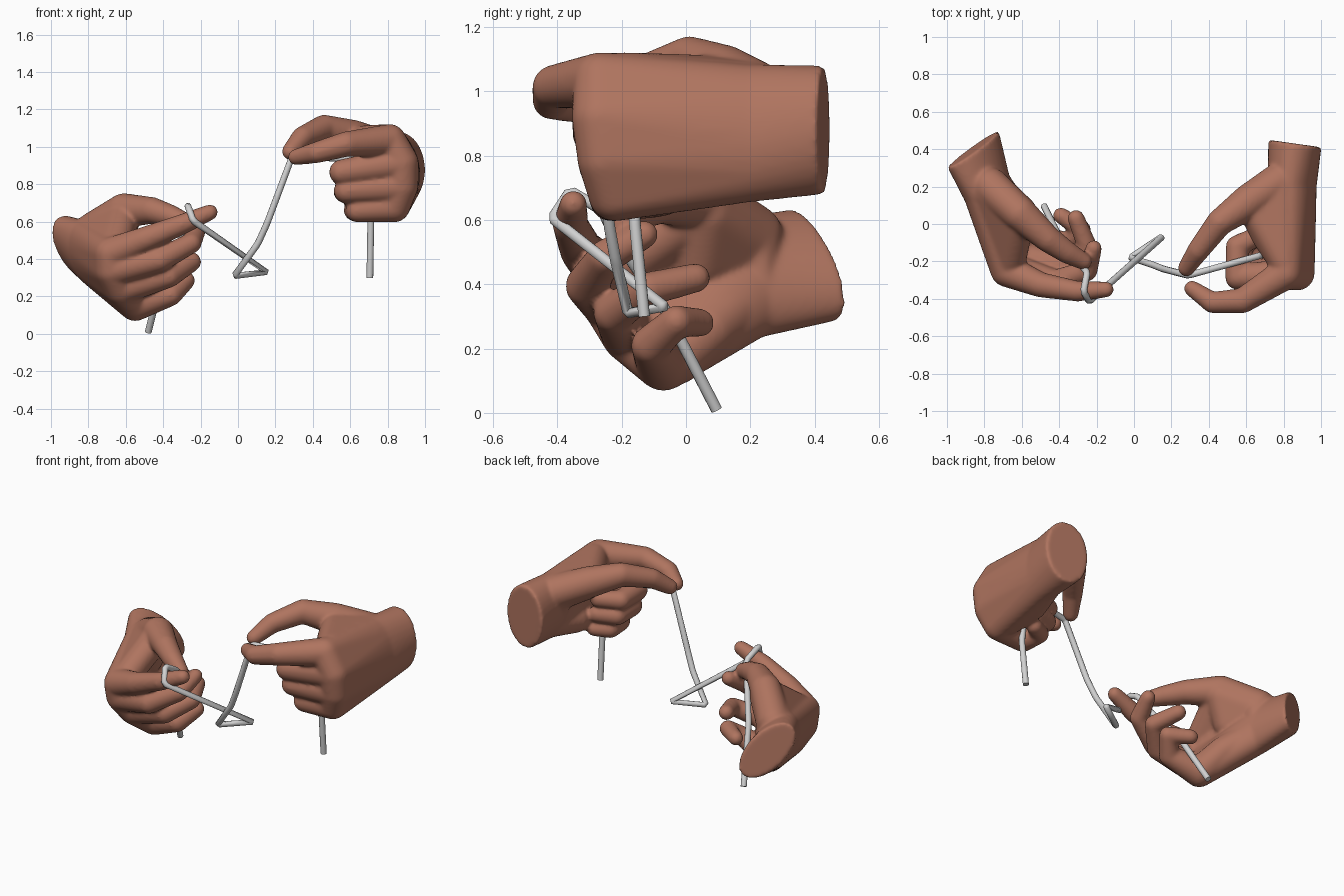
import bpy, bmesh, math
from mathutils import Vector, Matrix


def material(name, rgb):
    m = bpy.data.materials.new(name)
    m.diffuse_color = (*rgb, 1)
    return m


SKIN = material("brown skin", (0.43, 0.175, 0.115))
STEEL = material("light grey wire", (0.64, 0.64, 0.64))


def hull(target, balls, *discs):
    """Append the convex hull of some balls (x, y, z, r) and flat discs (centre, u, v)."""
    bm = bmesh.new()
    for x, y, z, r in balls:
        bmesh.ops.create_icosphere(bm, subdivisions=3, radius=r * 1.03,
                                   matrix=Matrix.Translation((x, y, z)))
    pts = [v.co.copy() for v in bm.verts]
    bm.free()
    for disc in discs:
        c, u, v = map(Vector, disc)
        for i in range(32):
            a = i * math.tau / 32
            pts.append(c + u * math.cos(a) + v * math.sin(a))
    bm = bmesh.new()
    for p in pts:
        bm.verts.new(p)
    bmesh.ops.convex_hull(bm, input=bm.verts[:])
    bmesh.ops.delete(bm, geom=[v for v in bm.verts if not v.link_faces], context='VERTS')
    bmesh.ops.recalc_face_normals(bm, faces=bm.faces[:])
    me = bpy.data.meshes.new("tmp")
    bm.to_mesh(me)
    bm.free()
    target.from_mesh(me)
    bpy.data.meshes.remove(me)


def hand(name, wrist, mid, fingers, thumb, flesh):
    bm = bmesh.new()
    # palm: wrist to a slimmer middle section, then out to each pair of knuckles
    hull(bm, [], wrist, mid)
    for f, g in zip(fingers, fingers[1:]):
        hull(bm, [f[0], g[0]], mid)
    # fingers and thumb as chains of tapered capsules
    for chain in fingers + [thumb]:
        for a, b in zip(chain, chain[1:]):
            hull(bm, [a, b])
    # thumb muscle, web of skin and heel of the palm
    hull(bm, thumb[:1], mid)
    for balls in flesh:
        hull(bm, balls)
    me = bpy.data.meshes.new(name)
    bm.to_mesh(me)
    bm.free()
    me.materials.append(SKIN)
    ob = bpy.data.objects.new(name, me)
    bpy.context.collection.objects.link(ob)
    rm = ob.modifiers.new("fuse", 'REMESH')
    rm.mode = 'VOXEL'
    rm.voxel_size = 0.009
    rm.use_smooth_shade = True
    sm = ob.modifiers.new("soften", 'SMOOTH')
    sm.factor = 0.5
    sm.iterations = 16


# right-side hand: raised fist with thumb and index pinching
hand("right_hand",
     ((0.86, 0.43, 0.88), (0, 0, 0.2), (0.142, -0.02, 0)),
     ((0.845, 0.2, 0.87), (-0.02, 0, 0.215), (0.13, 0, 0)),
     [[(0.81, -0.265, 1.035, .085), (0.58, -0.41, 1.015, .066), (0.42, -0.42, 0.97, .056), (0.31, -0.345, 0.945, .042)],
      [(0.875, -0.265, 0.915, .088), (0.555, -0.285, 0.865, .066), (0.55, -0.12, 0.86, .058), (0.67, -0.06, 0.86, .05)],
      [(0.875, -0.25, 0.79, .086), (0.58, -0.265, 0.765, .066), (0.57, -0.11, 0.76, .058), (0.68, -0.06, 0.76, .05)],
      [(0.835, -0.22, 0.68, .082), (0.64, -0.235, 0.66, .062), (0.62, -0.11, 0.66, .054), (0.70, -0.06, 0.66, .045)]],
     [(0.77, 0.22, 0.99, .1), (0.615, 0.12, 1.05, .092), (0.46, 0.01, 1.1, .07), (0.345, -0.14, 1.05, .058), (0.28, -0.235, 0.975, .045)],
     [[(0.78, 0.2, 0.99, .1), (0.63, 0.10, 1.03, .08), (0.69, -0.06, 1.015, .065), (0.80, -0.2, 1.04, .08)],
      [(0.78, 0.22, 0.97, .1), (0.64, 0.10, 1.02, .085), (0.75, 0.0, 0.93, .07)],
      [(0.84, 0.22, 0.77, .09), (0.78, 0.02, 0.73, .08), (0.82, -0.15, 0.69, .08)]])

# left-side hand: lower, open curl with the index pointing inward
hand("left_hand",
     ((-0.86, 0.40, 0.46), (-0.045, -0.05, 0.17), (0.13, 0.085, -0.035)),
     ((-0.785, 0.19, 0.42), (-0.03, -0.04, 0.185), (0.115, 0.06, -0.01)),
     [[(-0.68, -0.25, 0.43, .085), (-0.50, -0.325, 0.505, .066), (-0.30, -0.36, 0.585, .054), (-0.15, -0.35, 0.65, .042)],
      [(-0.675, -0.235, 0.34, .085), (-0.42, -0.31, 0.395, .064), (-0.25, -0.25, 0.485, .054), (-0.215, -0.13, 0.555, .043)],
      [(-0.625, -0.175, 0.245, .087), (-0.37, -0.225, 0.31, .062), (-0.25, -0.12, 0.385, .052), (-0.31, 0.03, 0.42, .045)],
      [(-0.55, -0.07, 0.155, .085), (-0.36, -0.11, 0.21, .06), (-0.28, -0.03, 0.285, .049), (-0.39, 0.045, 0.28, .043)]],
     [(-0.77, 0.2, 0.55, .1), (-0.61, 0.055, 0.66, .09), (-0.46, -0.08, 0.66, .07), (-0.36, -0.15, 0.63, .059), (-0.27, -0.2, 0.595, .045)],
     [[(-0.78, 0.18, 0.55, .09), (-0.61, 0.055, 0.64, .085), (-0.62, -0.08, 0.56, .065), (-0.66, -0.2, 0.46, .08)],
      [(-0.77, 0.2, 0.53, .1), (-0.61, 0.06, 0.62, .09), (-0.67, 0.04, 0.47, .08)],
      [(-0.77, 0.2, 0.37, .1), (-0.62, 0.07, 0.26, .085), (-0.56, -0.03, 0.175, .085)]])

# bent wire running through both hands, with each bend slightly chamfered
path = [Vector(p) for p in (
    (-0.48, 0.095, 0.01), (-0.40, -0.07, 0.33), (-0.29, -0.21, 0.53), (-0.25, -0.26, 0.63),
    (-0.27, -0.36, 0.69), (-0.24, -0.415, 0.605), (0.155, -0.065, 0.33), (-0.02, -0.18, 0.31),
    (0.105, -0.22, 0.48), (0.155, -0.24, 0.59), (0.29, -0.275, 0.95), (0.67, -0.17, 0.93),
    (0.71, -0.16, 0.6), (0.705, -0.13, 0.30))]
pts = [path[0]]
for a, b, c in zip(path, path[1:], path[2:]):
    pts += [b + (a - b).normalized() * 0.014, b + (c - b).normalized() * 0.014]
pts.append(path[-1])
cu = bpy.data.curves.new("bent_wire", 'CURVE')
cu.dimensions = '3D'
cu.bevel_depth = 0.018
cu.bevel_resolution = 4
cu.use_fill_caps = True
sp = cu.splines.new('POLY')
sp.points.add(len(pts) - 1)
for q, p in zip(sp.points, pts):
    q.co = (*p, 1)
cu.materials.append(STEEL)
bpy.context.collection.objects.link(bpy.data.objects.new("bent_wire", cu))
